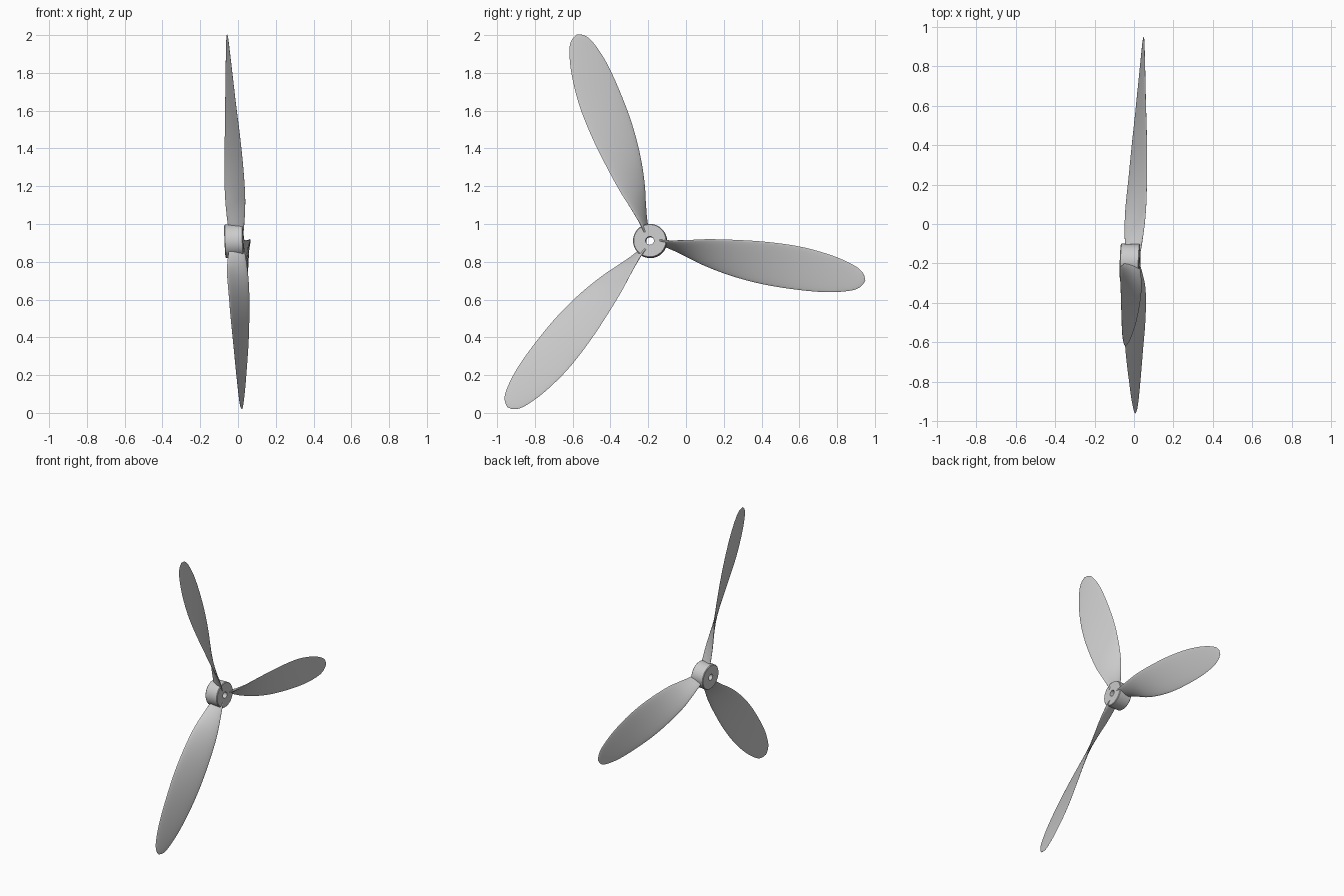
import bpy, bmesh, math
from mathutils import Vector, Matrix

cube = bpy.data.objects.get("Cube")
if cube:
    bpy.data.objects.remove(cube)

grey = bpy.data.materials.new("light grey")
grey.use_nodes = True
colour = (0.6, 0.6, 0.6, 1)
grey.diffuse_color = colour
grey.node_tree.nodes["Principled BSDF"].inputs["Base Color"].default_value = colour

# Shaft frame: local x is the slightly tilted spin axis
axis = Vector((1, -0.033, 0.042)).normalized()
frame = (Matrix.Translation((-0.02, -0.19, 0.91))
         @ Vector((1, 0, 0)).rotation_difference(axis).to_matrix().to_4x4())


def finish(name, bm, matrix, angle):
    bmesh.ops.recalc_face_normals(bm, faces=bm.faces)
    mesh = bpy.data.meshes.new(name)
    bm.to_mesh(mesh)
    bm.free()
    mesh.materials.append(grey)
    obj = bpy.data.objects.new(name, mesh)
    bpy.context.collection.objects.link(obj)
    obj.matrix_world = matrix
    bpy.ops.object.select_all(action='DESELECT')
    obj.select_set(True)
    bpy.context.view_layer.objects.active = obj
    bpy.ops.object.shade_smooth_by_angle(angle=math.radians(angle))
    return obj


def bridge(bm, rings, closed=False):
    pairs = list(zip(rings, rings[1:]))
    if closed:
        pairs.append((rings[-1], rings[0]))
    for a, b in pairs:
        for i in range(len(a)):
            j = (i + 1) % len(a)
            bm.faces.new((a[i], a[j], b[j], b[i]))


# Hub: drilled disc with softened rims
def make_hub():
    bm = bmesh.new()
    bore, rim, half, soft = 0.022, 0.089, 0.049, 0.004
    profile = [(-half, bore), (-half, rim - soft), (soft - half, rim),
               (half - soft, rim), (half, rim - soft), (half, bore)]
    n = 64
    rings = [[bm.verts.new((x, r * math.cos(math.tau * i / n),
                            r * math.sin(math.tau * i / n))) for i in range(n)]
             for x, r in profile]
    bridge(bm, rings, closed=True)
    finish("hub", bm, frame, 35)


# Blade stations: radius, half chord across, sweep, half chord along axis, axis offset, thickness
STATIONS = [Vector(s) for s in (
    (0.05, 0.013, 0, 0.038, 0.014, 0.020),
    (0.10, 0.018, 0, 0.045, 0.014, 0.020),
    (0.20, 0.042, -0.003, 0.053, 0.016, 0.019),
    (0.30, 0.068, -0.006, 0.055, 0.018, 0.018),
    (0.45, 0.094, -0.008, 0.050, 0.021, 0.016),
    (0.62, 0.111, -0.005, 0.042, 0.022, 0.014),
    (0.80, 0.113, 0, 0.030, 0.022, 0.012),
    (0.97, 0.097, 0, 0.019, 0.022, 0.010),
    (1.09, 0.067, 0, 0.010, 0.022, 0.008),
    (1.14, 0.038, 0, 0.005, 0.022, 0.006),
    (1.16, 0.002, 0, 0.001, 0.022, 0.001))]


def smooth_stations(pts, steps):
    """Catmull-Rom interpolation through the stations."""
    out = []
    for k in range(len(pts) - 1):
        a, b, c = pts[max(k - 1, 0)], pts[k], pts[k + 1]
        d = pts[min(k + 2, len(pts) - 1)]
        for s in range(steps):
            t = s / steps
            out.append(b + 0.5 * t * (c - a + t * (2 * a - 5 * b + 4 * c - d
                                                   + t * (3 * (b - c) + d - a))))
    return out + [pts[-1]]


# Blade: twisted thin aerofoil along local y
def make_blade(name, angle):
    bm = bmesh.new()
    n = 28
    rings = []
    for r, across, sweep, along, offset, thick in smooth_stations(STATIONS, 5):
        chord = Vector((along, 0, across))
        normal = Vector((across, 0, -along)).normalized()
        centre = Vector((offset, r, sweep))
        ring = []
        for i in range(n):
            a = math.tau * i / n
            ring.append(bm.verts.new(centre + chord * math.cos(a)
                                     + normal * (thick / 2 * math.sin(a))))
        rings.append(ring)
    bridge(bm, rings)
    bm.faces.new(rings[0])
    bm.faces.new(rings[-1])
    finish(name, bm, frame @ Matrix.Rotation(math.radians(angle), 4, 'X'), 60)


make_hub()
for name, angle in (("rear_blade", -10.5), ("upper_blade", 109.5), ("lower_blade", 229.5)):
    make_blade(name, angle)
